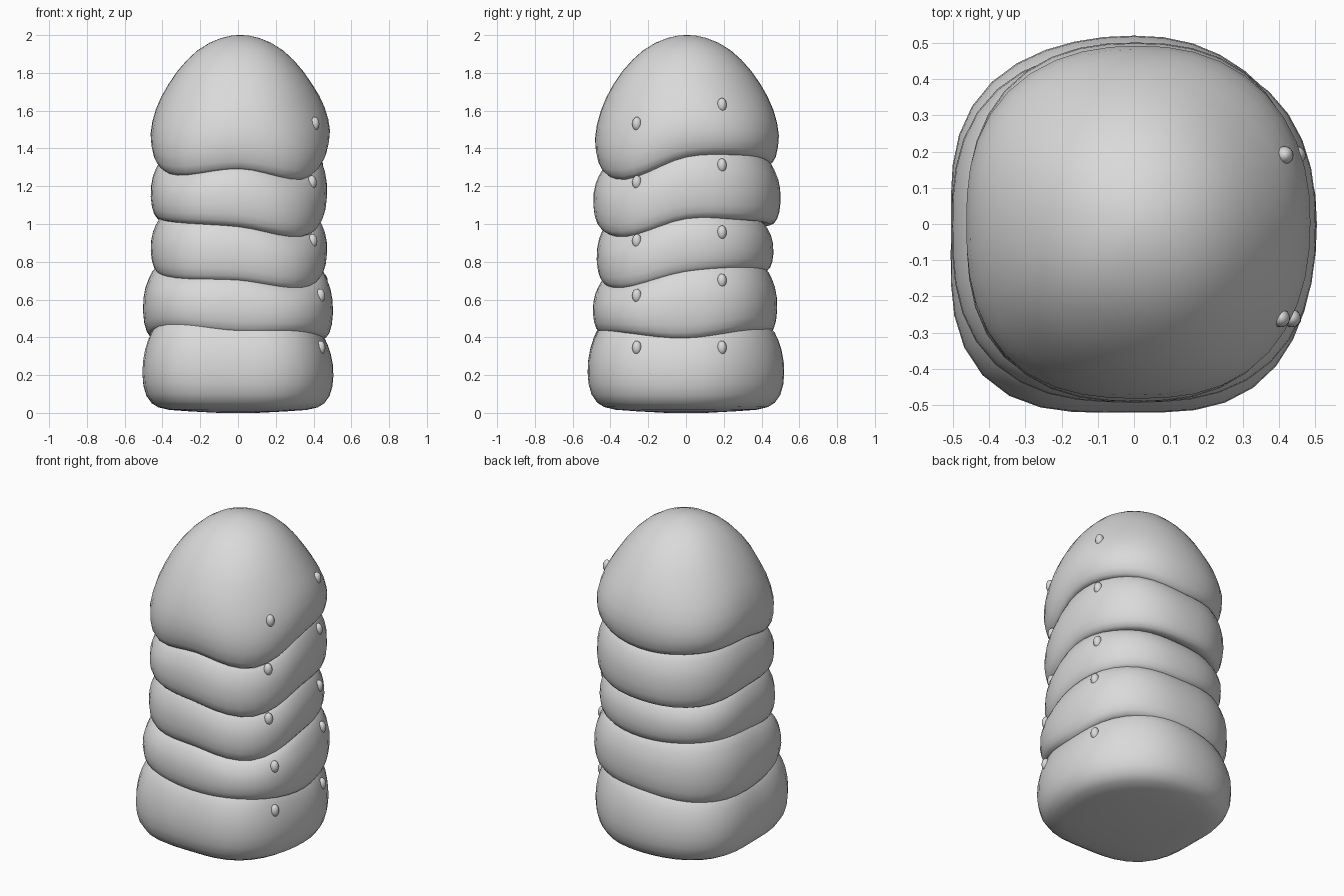
import bpy, bmesh, math
from mathutils import Vector
from mathutils.bvhtree import BVHTree

if "Cube" in bpy.data.objects:
    bpy.data.objects.remove(bpy.data.objects["Cube"])

N = 40  # points around each ring

grey = bpy.data.materials.new("light_grey")
grey.diffuse_color = (0.7, 0.7, 0.7, 1)
grey.use_nodes = True
grey.node_tree.nodes["Principled BSDF"].inputs["Base Color"].default_value = grey.diffuse_color

# Seam heights at eight compass points, counter-clockwise from +x
SEAMS = {
    "head": (1.355, 1.36, 1.31, 1.32, 1.325, 1.255, 1.285, 1.235),
    "upper": (1.025, 1.02, 0.995, 0.99, 1.025, 1.005, 0.985, 0.93),
    "middle": (0.735, 0.76, 0.745, 0.755, 0.745, 0.705, 0.695, 0.655),
    "lower": (0.39, 0.435, 0.415, 0.39, 0.40, 0.445, 0.42, 0.42),
    "base": (0.0,) * 8,
}


def wave(table, a):
    """Smooth periodic curve through eight heights."""
    s = (a / (2 * math.pi) * 8) % 8
    i, t = int(s), s % 1
    p = [table[(i + k) % 8] for k in (-1, 0, 1, 2)]
    return p[1] + 0.5 * t * (p[2] - p[0] + t * (2 * p[0] - 5 * p[1] + 4 * p[2] - p[3]
                             + t * (3 * (p[1] - p[2]) + p[3] - p[0])))


def outline(a, rx, ry, n, skew):
    """Rounded square outline, swollen towards the front left corner."""
    c, s = math.cos(a), math.sin(a)
    r = (abs(c / rx) ** n + abs(s / ry) ** n) ** (-1 / n)
    r *= 1 + skew * math.sin(a - math.pi * 0.75) * math.sin(2 * a) ** 2
    return r * c, r * s


def loft(name, rings, centre, radii, skew, height):
    """Closed body from (u, factor, exponent) rings; height(u, a) gives z."""
    bm = bmesh.new()
    loops = []
    for u, f, n in rings:
        loop = []
        for k in range(N):
            a = 2 * math.pi * k / N
            x, y = outline(a, radii[0], radii[1], n, skew)
            loop.append(bm.verts.new((centre[0] + x * f, centre[1] + y * f, height(u, a))))
        loops.append(loop)
    for lo, hi in zip(loops, loops[1:]):
        for k in range(N):
            j = (k + 1) % N
            bm.faces.new((lo[k], lo[j], hi[j], hi[k]))
    for loop in (loops[0][::-1], loops[-1]):
        c = bm.verts.new(sum((v.co for v in loop), Vector()) / N)
        for k in range(N):
            bm.faces.new((loop[k], loop[(k + 1) % N], c))
    return finish(name, bm)


def finish(name, bm):
    for f in bm.faces:
        f.smooth = True
    me = bpy.data.meshes.new(name)
    bm.to_mesh(me)
    bm.free()
    me.materials.append(grey)
    ob = bpy.data.objects.new(name, me)
    bpy.context.collection.objects.link(ob)
    return ob


# Rounded lower lip, bulging wall, shoulder tucked under the next part
LIP = [(0.10, 0.70), (0.02, 0.83), (0.0, 0.885), (0.03, 0.93), (0.10, 0.963), (0.22, 0.987)]
WALL = [(0.4, 1.0), (0.6, 0.995), (0.76, 0.975), (0.9, 0.94), (1.0, 0.905), (1.1, 0.84), (1.18, 0.7)]


def band(name, bottom, top, centre, radii, n, skew, profile):
    lo, hi = SEAMS[bottom], SEAMS[top]

    def height(u, a):
        b = wave(lo, a)
        return b + u * (wave(hi, a) - b)
    return loft(name, [(u, f, n) for u, f in profile], centre, radii, skew, height)


bodies = []

# Base with a nearly flat underside
BASE = [(0.0, 0.2), (0.02, 0.5), (0.04, 0.72), (0.075, 0.835), (0.13, 0.905), (0.23, 0.96),
        (0.36, 0.99), (0.5, 1.0), (0.65, 0.995), (0.8, 0.973), (0.92, 0.942), (1.02, 0.905),
        (1.12, 0.84), (1.18, 0.7)]
bodies.append(band("base_segment", "base", "lower", (0, 0), (0.505, 0.52), 2.6, 0.065, BASE))

# Stacked body segments
for name, bottom, top, centre, radii, n, skew in (
        ("lower_segment", "lower", "middle", (0, -0.005), (0.503, 0.488), 2.55, 0.015),
        ("middle_segment", "middle", "upper", (0.005, -0.005), (0.467, 0.468), 2.55, 0.02),
        ("upper_segment", "upper", "head", (0.005, 0.005), (0.467, 0.496), 2.45, 0.01)):
    bodies.append(band(name, bottom, top, centre, radii, n, skew, LIP + WALL))

# Domed head: lower lip follows the seam, dome flattens out to level rings
HEAD = [(1.34, 0.66), (1.31, 0.83), (1.30, 0.885), (1.315, 0.93), (1.345, 0.965), (1.40, 0.99),
        (1.46, 1.0), (1.53, 0.98), (1.60, 0.94), (1.67, 0.88), (1.74, 0.80), (1.81, 0.70),
        (1.87, 0.59), (1.92, 0.475), (1.96, 0.34), (1.985, 0.21), (1.997, 0.10), (2.0, 0.02)]


def head_height(z, a):
    fade = max(0.0, min(1.0, (1.75 - z) / 0.45))
    return z + (wave(SEAMS["head"], a) - 1.30) * fade


head_rings = [(z, f, 2.5 - 0.4 * min(1, max(0, (z - 1.38) / 0.3))) for z, f in HEAD]
bodies.append(loft("head", head_rings, (0.012, 0.005), (0.475, 0.487), 0.02, head_height))

# Two rows of small bumps seated on the right side
trees = [BVHTree.FromPolygons([v.co for v in o.data.vertices], [p.vertices for p in o.data.polygons])
         for o in bodies]
rows = {"front_bump": (-0.26, (0.345, 0.62, 0.91, 1.22, 1.53)),
        "back_bump": (0.19, (0.345, 0.70, 0.955, 1.31, 1.63))}
for name, (y, heights) in rows.items():
    for z in heights:
        hits = [t.ray_cast(Vector((2, y, z)), Vector((-1, 0, 0))) for t in trees]
        x = max(h[0].x for h in hits if h[0])
        bm = bmesh.new()
        bmesh.ops.create_uvsphere(bm, u_segments=16, v_segments=10, radius=1)
        bmesh.ops.scale(bm, vec=(0.025, 0.025, 0.037), verts=bm.verts)
        ob = finish(name, bm)
        ob.location = (x - 0.004, y, z)
